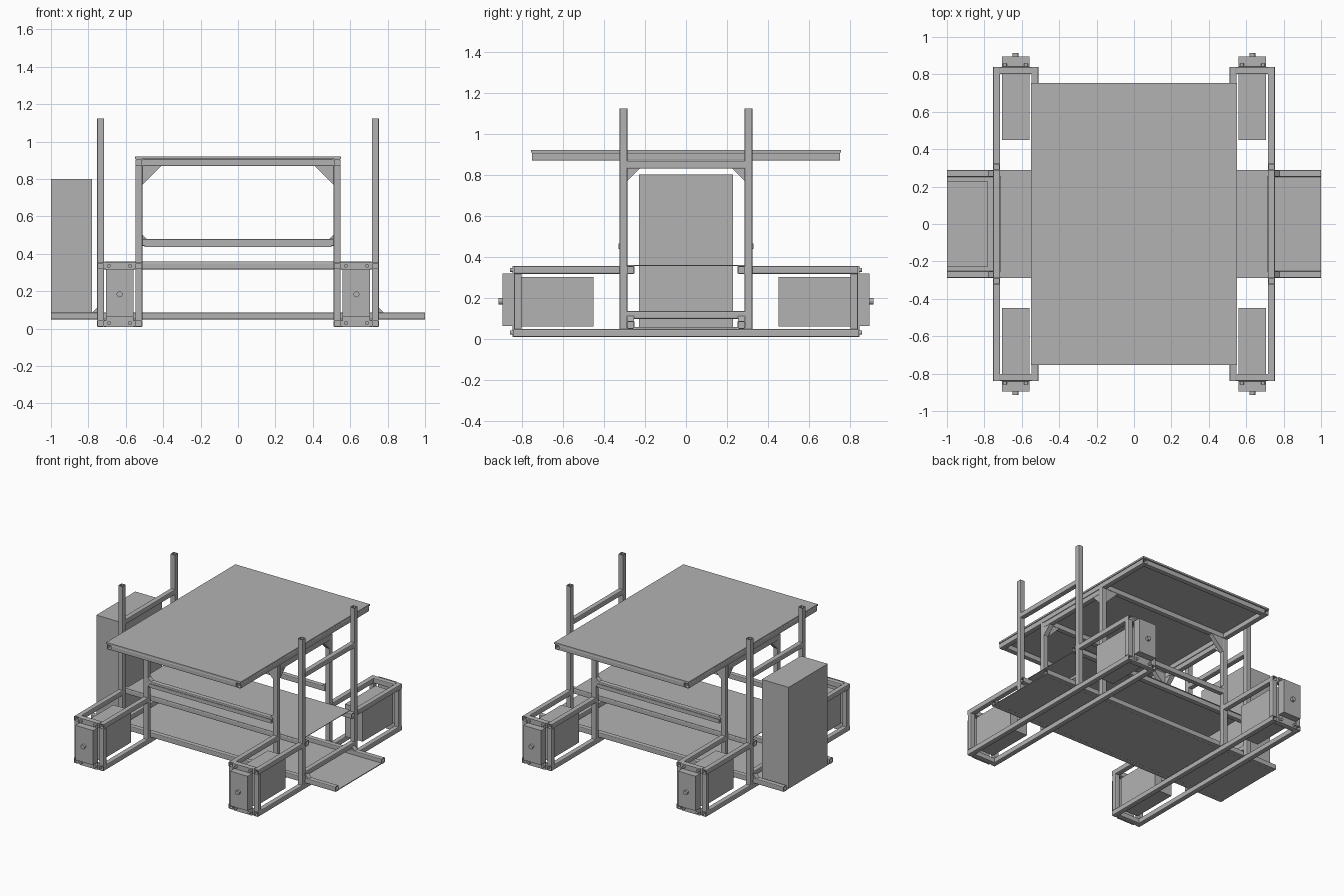
import bpy, bmesh
from mathutils import Vector

cube = bpy.data.objects.get("Cube")
if cube:
    bpy.data.objects.remove(cube, do_unlink=True)

grey = bpy.data.materials.new("plain grey")
grey.use_nodes = True
COLOUR = (0.45, 0.45, 0.45, 1)
grey.diffuse_color = COLOUR
grey.node_tree.nodes["Principled BSDF"].inputs["Base Color"].default_value = COLOUR

T = 0.038          # tube width
H = T / 2
POST_X, MAST_X, POST_Y, RAIL_Y, END_Y = 0.53, 0.735, 0.305, 0.27, 0.82
LOW, DECK, SHELF, TOP = 0.027, 0.067, 0.335, 0.887


def finish(name, bm):
    bmesh.ops.recalc_face_normals(bm, faces=bm.faces)
    mesh = bpy.data.meshes.new(name)
    bm.to_mesh(mesh)
    bm.free()
    mesh.materials.append(grey)
    obj = bpy.data.objects.new(name, mesh)
    bpy.context.collection.objects.link(obj)
    return obj


def box(name, x, y, z, hollow=None):
    """Box from ranges; hollow names the axis whose ends are open like a tube."""
    bm = bmesh.new()
    bmesh.ops.create_cube(bm, size=1)
    spans = (x, y, z)
    for v in bm.verts:
        v.co = Vector([(a + b) / 2 + c * abs(b - a) for (a, b), c in zip(spans, v.co)])
    if hollow is not None:
        bm.normal_update()
        long_edges = [e for e in bm.edges
                      if abs(e.verts[0].co[hollow] - e.verts[1].co[hollow]) > T]
        bmesh.ops.bevel(bm, geom=long_edges, offset=0.006, segments=2,
                        profile=0.5, affect='EDGES')
        bm.normal_update()
        ends = [f for f in bm.faces if abs(f.normal[hollow]) > 0.9]
        bmesh.ops.inset_individual(bm, faces=ends, thickness=0.005, depth=0)
        for f in ends:
            push = f.normal * -0.05
            ring = bmesh.ops.extrude_discrete_faces(bm, faces=[f])["faces"][0]
            bmesh.ops.translate(bm, verts=ring.verts, vec=push)
    return finish(name, bm)


def tube(name, axis, start, end, centre):
    """Square tube along an axis; centre holds the other two coordinates in order."""
    spans = [(c - H, c + H) for c in centre]
    spans.insert(axis, (start, end))
    return box(name, *spans, hollow=axis)


def gusset(name, corner, a, b, thick):
    """Triangular brace spanning vectors a and b from the corner."""
    corner, a, b = Vector(corner), Vector(a), Vector(b)
    n = a.cross(b).normalized() * thick / 2
    bm = bmesh.new()
    face = bm.faces.new([bm.verts.new(p - n) for p in (corner, corner + a, corner + b)])
    out = bmesh.ops.extrude_face_region(bm, geom=[face])
    bmesh.ops.translate(bm, vec=n * 2,
                        verts=[g for g in out["geom"] if isinstance(g, bmesh.types.BMVert)])
    return finish(name, bm)


def disc(name, centre, radius, depth):
    bm = bmesh.new()
    bmesh.ops.create_cone(bm, cap_ends=True, segments=16, radius1=radius,
                          radius2=radius, depth=depth)
    for v in bm.verts:
        v.co = Vector((v.co.x, v.co.z, v.co.y)) + Vector(centre)
    obj = finish(name, bm)
    return obj


def span(s, a, b):
    return tuple(sorted((s * a, s * b)))


# Table top with its tube frame
box("table_top", (-0.55, 0.55), (-0.755, 0.755), (0.907, 0.92))
for s in (-1, 1):
    tube("table_side_rail", 1, -0.75, 0.75, (s * 0.53, TOP))
    tube("table_end_rail", 0, -0.51, 0.51, (s * 0.732, TOP))
    tube("table_cross_rail", 0, -0.51, 0.51, (s * POST_Y, TOP))

# Shelves
box("upper_shelf", (-0.715, 0.715), (-0.29, 0.29), (0.354, 0.358))
box("lower_deck", (-1, 1), (-0.252, 0.252), (0.05, 0.056))

# Long rails and hanging rails between the posts
for s in (-1, 1):
    tube("shelf_rail", 0, -0.755, 0.755, (s * RAIL_Y, SHELF))
    tube("deck_rail", 0, -1, 1, (s * RAIL_Y, DECK))
    tube("hanging_rail", 0, -0.51, 0.51, (s * POST_Y, 0.46))
    box("socket_strip", (-0.5, 0.5), span(s, 0.322, 0.328), (0.437, 0.465))

for sx in (-1, 1):
    # Cross bars joining each pair of masts and posts
    for z in (0.848, 0.115):
        tube("mast_cross_bar", 1, -0.29, 0.29, (sx * MAST_X, z))
    tube("post_cross_bar", 1, -0.29, 0.29, (sx * POST_X, 0.848))
    # Floor skids
    for x in (POST_X, MAST_X):
        tube("floor_skid", 1, -0.84, 0.84, (sx * x, LOW))

    for sy in (-1, 1):
        # Uprights and braces
        tube("mast", 2, 0.046, 1.122, (sx * MAST_X, sy * POST_Y))
        tube("table_post", 2, 0.046, 0.868, (sx * POST_X, sy * POST_Y))
        gusset("table_brace", (sx * 0.511, sy * POST_Y, 0.868),
               (-sx * 0.1, 0, 0), (0, 0, -0.1), T * 0.9)
        gusset("post_brace", (sx * POST_X, sy * 0.286, 0.829),
               (0, -sy * 0.06, 0), (0, 0, -0.06), T * 0.9)
        gusset("hanging_brace", (sx * 0.511, sy * POST_Y, 0.478),
               (-sx * 0.025, 0, 0), (0, 0, 0.025), T * 0.9)
        gusset("deck_brace", (sx * 0.754, sy * RAIL_Y, 0.086),
               (sx * 0.025, 0, 0), (0, 0, 0.025), T * 0.9)

        # Outrigger frame at each corner
        for x in (POST_X, MAST_X):
            tube("outrigger_upright", 2, 0.046, 0.316, (sx * x, sy * END_Y))
            tube("outrigger_top_rail", 1, *span(sy, 0.324, 0.839), (sx * x, SHELF))
        for z in (LOW, SHELF):
            tube("outrigger_end_rail", 0, *span(sx, 0.549, 0.716), (sy * END_Y, z))

        # Stored box, end cover and fixings
        bay_x = span(sx, 0.56, 0.705)
        box("storage_box", bay_x, span(sy, 0.45, 0.805), (0.06, 0.30))
        box("mounting_plate", bay_x, span(sy, 0.839, 0.845), (0.008, 0.354))
        box("end_cover", bay_x, span(sy, 0.845, 0.895), (0.062, 0.318))
        disc("cover_knob", (sx * 0.633, sy * 0.902, 0.183), 0.016, 0.024)
        for bx in (0.577, 0.69):
            for bz in (0.03, 0.335):
                disc("plate_bolt", (sx * bx, sy * 0.85, bz), 0.01, 0.016)

# Cabinet standing on the deck
box("cabinet", (-1, -0.78), (-0.228, 0.228), (0.056, 0.8))
